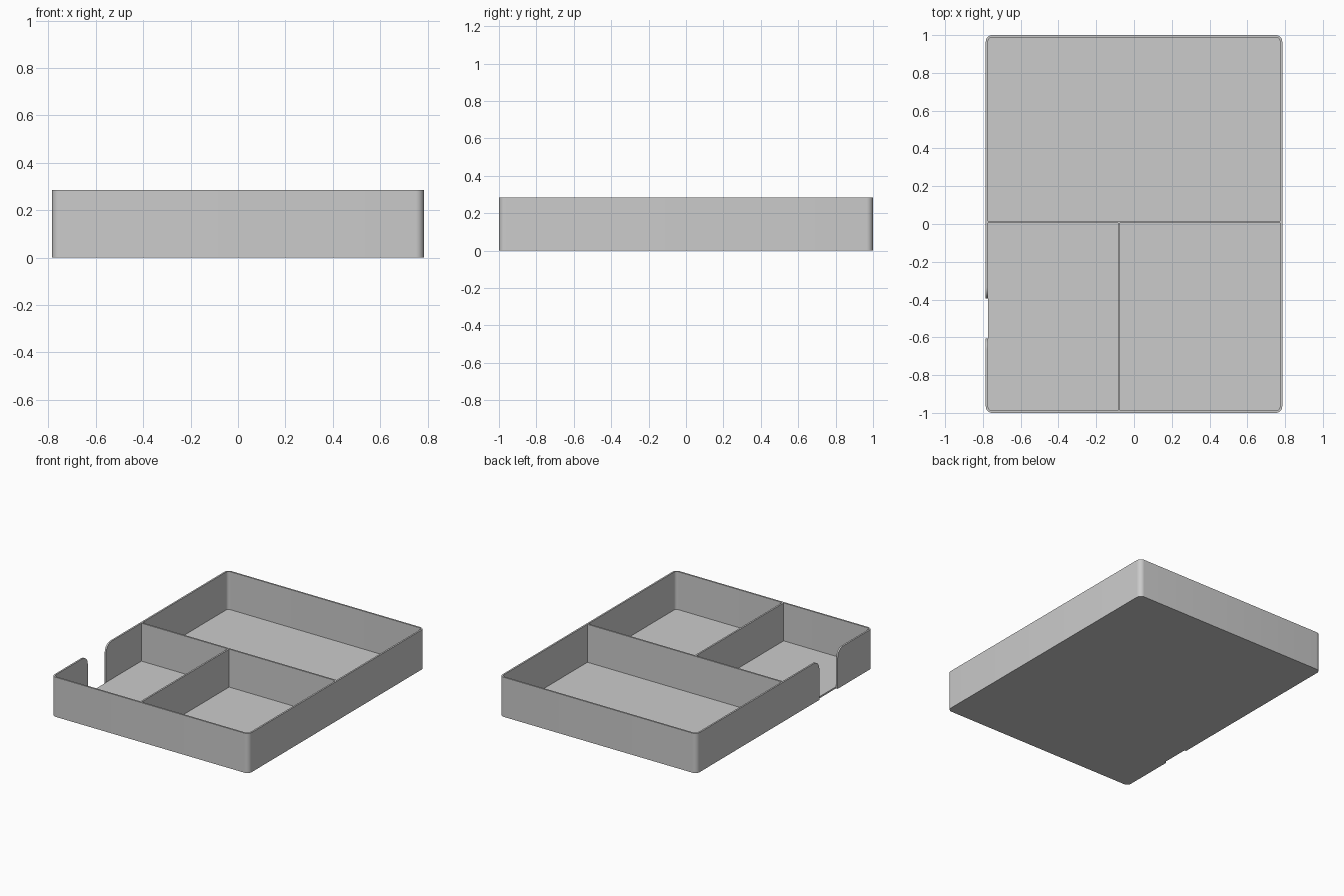
import bpy
import bmesh
from math import sin, cos, pi, radians

default = bpy.data.objects.get("Cube")
if default:
    bpy.data.objects.remove(default, do_unlink=True)

# Overall sizes
HALF_X, HALF_Y, HEIGHT = 0.785, 1.0, 0.285
WALL, FLOOR, CORNER = 0.012, 0.012, 0.035
NOTCH_FRONT, NOTCH_BACK, NOTCH_ROUND = -0.605, -0.395, 0.06

grey = bpy.data.materials.new("matte grey")
grey.use_nodes = True
grey.diffuse_color = (0.6, 0.6, 0.6, 1)
grey.node_tree.nodes["Principled BSDF"].inputs["Base Color"].default_value = (0.6, 0.6, 0.6, 1)


def make_object(name, bm):
    bmesh.ops.recalc_face_normals(bm, faces=bm.faces)
    mesh = bpy.data.meshes.new(name)
    bm.to_mesh(mesh)
    bm.free()
    mesh.materials.append(grey)
    obj = bpy.data.objects.new(name, mesh)
    bpy.context.collection.objects.link(obj)
    return obj


def arc(cx, cy, r, start, end, steps=8):
    angles = [start + (end - start) * i / steps for i in range(steps + 1)]
    return [(cx + r * cos(a), cy + r * sin(a)) for a in angles]


def rounded_loop(bm, inset, z):
    """Ring of vertices around a rounded rectangle."""
    cx, cy = HALF_X - CORNER, HALF_Y - CORNER
    points = []
    for i, (sx, sy) in enumerate([(1, 1), (-1, 1), (-1, -1), (1, -1)]):
        points += arc(sx * cx, sy * cy, CORNER - inset, i * pi / 2, (i + 1) * pi / 2)
    return [bm.verts.new((x, y, z)) for x, y in points]


def bridge(bm, a, b):
    for i in range(len(a)):
        j = (i + 1) % len(a)
        bm.faces.new((a[i], a[j], b[j], b[i]))


def box(name, x0, x1, y0, y1, z0, z1):
    bm = bmesh.new()
    bmesh.ops.create_cube(bm, size=1)
    for v in bm.verts:
        v.co = (x1 if v.co.x > 0 else x0, y1 if v.co.y > 0 else y0, z1 if v.co.z > 0 else z0)
    return make_object(name, bm)


# Tray shell: underside, outer wall, rim, inner wall and floor
bm = bmesh.new()
loops = [rounded_loop(bm, inset, z) for inset, z in
         [(0, 0), (0, HEIGHT), (WALL, HEIGHT), (WALL, FLOOR)]]
for lower, upper in zip(loops, loops[1:]):
    bridge(bm, lower, upper)
bm.faces.new(loops[0])
bm.faces.new(loops[-1])
tray = make_object("tray", bm)

# Notch in the right wall, flaring out in rounded shoulders at the rim
shoulder_z = HEIGHT - NOTCH_ROUND
top, bottom = HEIGHT + 0.05, -0.05
profile = [(NOTCH_FRONT, bottom), (NOTCH_BACK, bottom)]
profile += arc(NOTCH_BACK + NOTCH_ROUND, shoulder_z, NOTCH_ROUND, pi, pi / 2)
profile += [(NOTCH_BACK + NOTCH_ROUND, top), (NOTCH_FRONT - NOTCH_ROUND, top)]
profile += arc(NOTCH_FRONT - NOTCH_ROUND, shoulder_z, NOTCH_ROUND, pi / 2, 0)
bm = bmesh.new()
ends = [[bm.verts.new((x, y, z)) for y, z in profile]
        for x in (-HALF_X - 0.05, -HALF_X + WALL + 0.001)]
bridge(bm, *ends)
for end in ends:
    bm.faces.new(end)
cutter = make_object("notch_cutter", bm)
cutter.hide_render = True

cut = tray.modifiers.new("notch", 'BOOLEAN')
cut.operation, cut.solver, cut.object = 'DIFFERENCE', 'EXACT', cutter
bpy.ops.object.select_all(action='DESELECT')
bpy.context.view_layer.objects.active = tray
tray.select_set(True)
bpy.ops.object.modifier_apply(modifier=cut.name)
bpy.data.objects.remove(cutter, do_unlink=True)
bpy.ops.object.shade_smooth_by_angle(angle=radians(30))

# Dividers
inner_x, inner_y = HALF_X - WALL, HALF_Y - WALL
cross_y = 0.005
box("cross_divider", -inner_x, inner_x, cross_y, cross_y + WALL, FLOOR, HEIGHT)
box("front_divider", -0.086, -0.086 + WALL, -inner_y, cross_y, FLOOR, HEIGHT)
